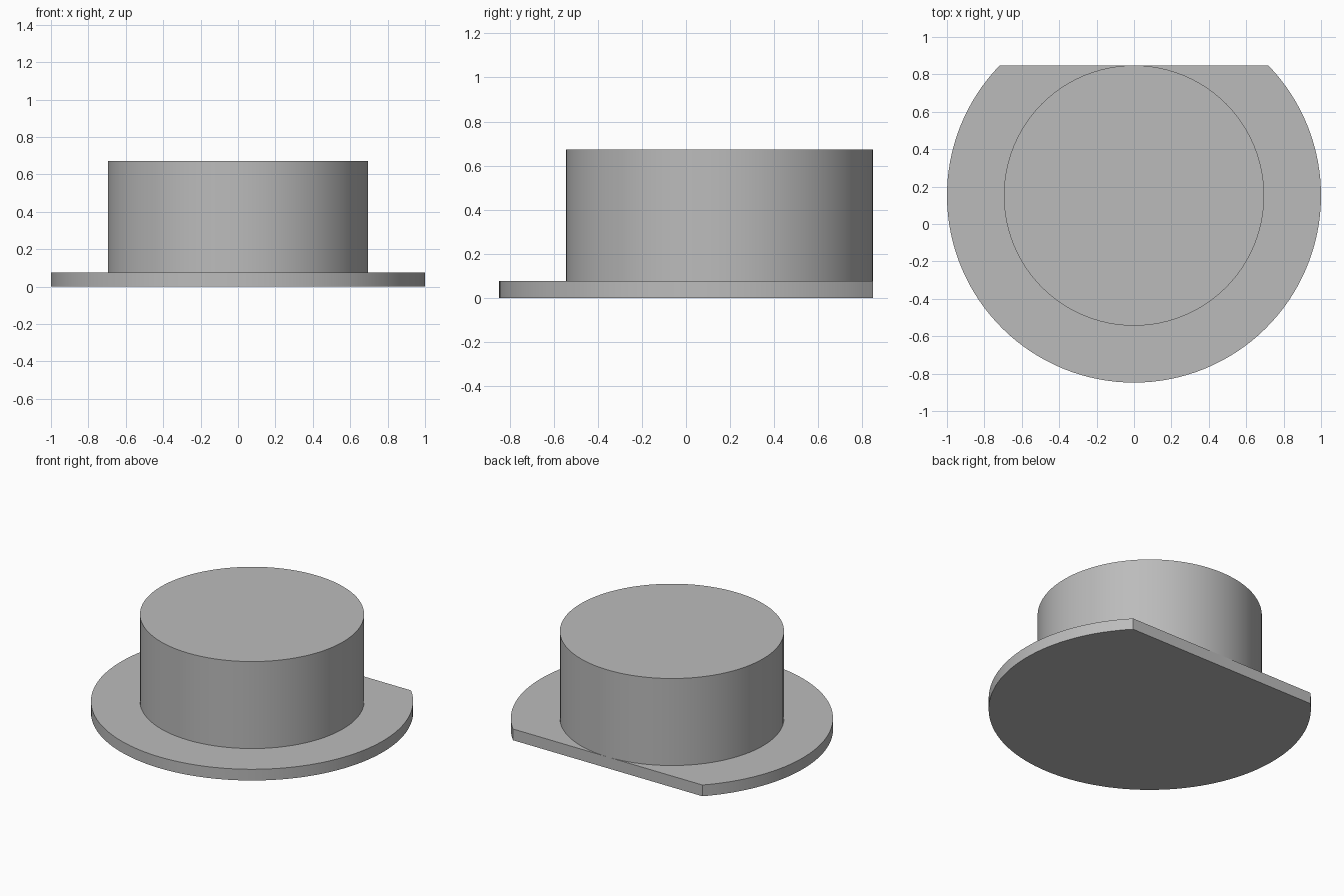
import bpy
import bmesh
import math

cube = bpy.data.objects.get("Cube")
if cube:
    bpy.data.objects.remove(cube, do_unlink=True)

CENTRE_Y = 0.152      # shared axis of both discs
BACK_Y = 0.848        # flat rear edge
FLANGE_R, FLANGE_TOP = 1.0, 0.077
BOSS_R, BOSS_TOP = 0.696, 0.673

grey = bpy.data.materials.new("plain grey")
grey.use_nodes = True
colour = (0.5, 0.5, 0.5, 1)
grey.diffuse_color = colour
grey.node_tree.nodes["Principled BSDF"].inputs["Base Color"].default_value = colour


def extruded(name, outline, z0, z1):
    """Solid prism from a closed outline, with smooth sides and sharp rims."""
    bm = bmesh.new()
    base = bm.faces.new([bm.verts.new((x, y, z0)) for x, y in outline])
    top = bmesh.ops.extrude_face_region(bm, geom=[base], use_keep_orig=True)
    verts = [v for v in top["geom"] if isinstance(v, bmesh.types.BMVert)]
    bmesh.ops.translate(bm, verts=verts, vec=(0, 0, z1 - z0))
    bmesh.ops.recalc_face_normals(bm, faces=bm.faces)
    mesh = bpy.data.meshes.new(name)
    bm.to_mesh(mesh)
    bm.free()
    mesh.materials.append(grey)
    obj = bpy.data.objects.new(name, mesh)
    bpy.context.collection.objects.link(obj)
    bpy.ops.object.select_all(action="DESELECT")
    obj.select_set(True)
    bpy.context.view_layer.objects.active = obj
    bpy.ops.object.shade_smooth_by_angle(angle=math.radians(30))
    return obj


def arc(radius, start, sweep, steps):
    return [(radius * math.cos(start + sweep * i / steps),
             CENTRE_Y + radius * math.sin(start + sweep * i / steps))
            for i in range(steps + 1)]


# Round flange with a straight rear edge
cut = math.asin((BACK_Y - CENTRE_Y) / FLANGE_R)
extruded("flange", arc(FLANGE_R, math.pi - cut, math.pi + 2 * cut, 96), 0, FLANGE_TOP)

# Raised cylinder touching the rear edge
extruded("boss", arc(BOSS_R, 0, 2 * math.pi, 96)[:-1], FLANGE_TOP, BOSS_TOP)
